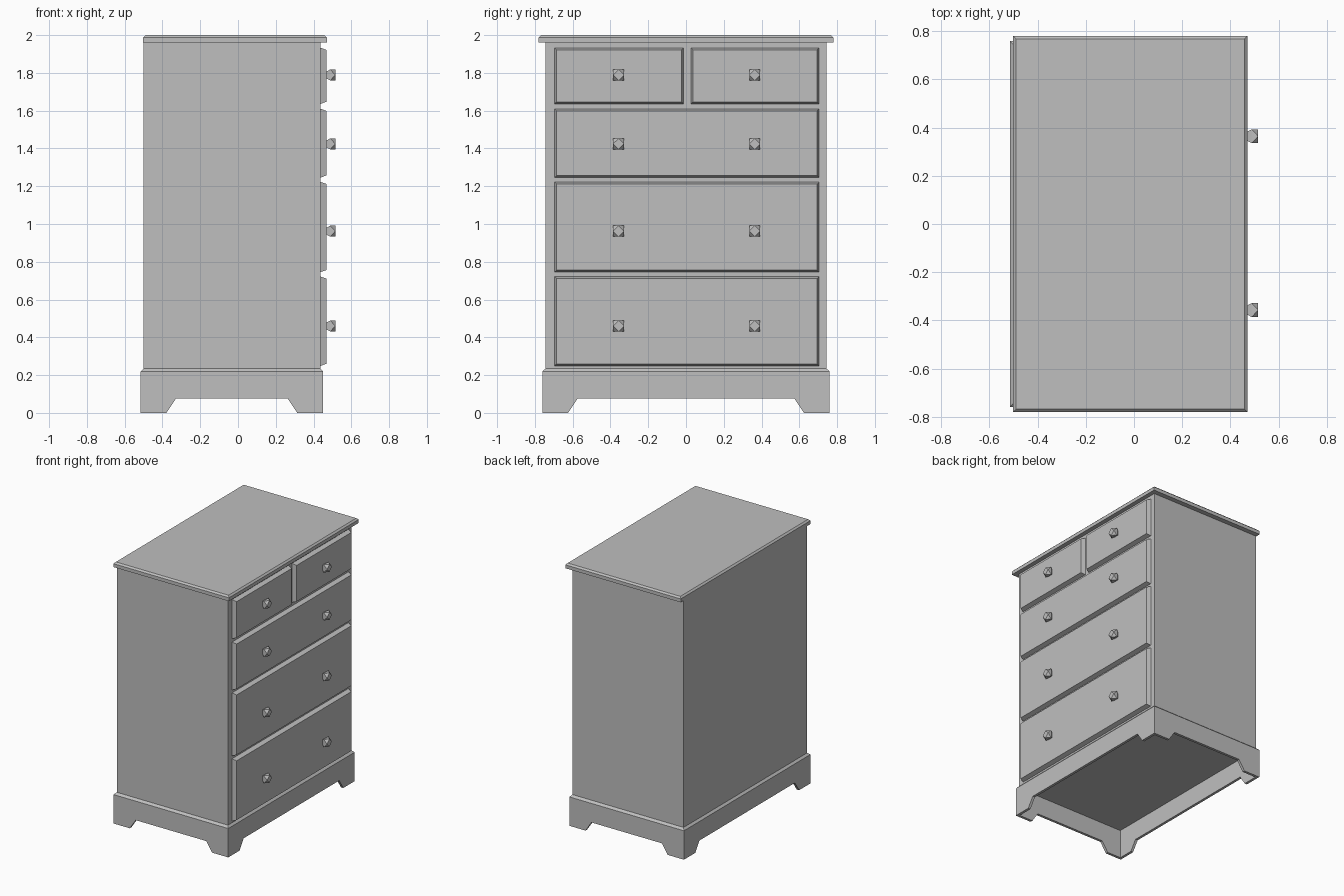
import bpy, bmesh
from mathutils import Matrix, Vector

cube = bpy.data.objects.get("Cube")
if cube:
    bpy.data.objects.remove(cube, do_unlink=True)

paint = bpy.data.materials.new("grey_paint")
paint.use_nodes = True
GREY = (0.52, 0.52, 0.52, 1)
paint.diffuse_color = GREY
paint.node_tree.nodes["Principled BSDF"].inputs["Base Color"].default_value = GREY


def finish(name, bm):
    bmesh.ops.recalc_face_normals(bm, faces=bm.faces)
    mesh = bpy.data.meshes.new(name)
    bm.to_mesh(mesh)
    bm.free()
    mesh.materials.append(paint)
    obj = bpy.data.objects.new(name, mesh)
    bpy.context.collection.objects.link(obj)
    return obj


def loft(name, rings):
    """Closed solid through rings of equally many points."""
    bm = bmesh.new()
    loops = [[bm.verts.new(p) for p in ring] for ring in rings]
    n = len(loops[0])
    for a, b in zip(loops, loops[1:]):
        for i in range(n):
            j = (i + 1) % n
            bm.faces.new((a[i], a[j], b[j], b[i]))
    bm.faces.new(loops[0])
    bm.faces.new(loops[-1])
    return finish(name, bm)


def rect_z(x0, x1, y, z, inset=0.0):
    x0, x1, y = x0 + inset, x1 - inset, y - inset
    return [(x0, -y, z), (x1, -y, z), (x1, y, z), (x0, y, z)]


def rect_x(x, y0, y1, z0, z1, inset=0.0):
    y0, y1, z0, z1 = y0 + inset, y1 - inset, z0 + inset, z1 - inset
    return [(x, y0, z0), (x, y1, z0), (x, y1, z1), (x, y0, z1)]


# Carcass, plinth moulding and top board
BODY = (-0.5, 0.436, 0.743)
BASE = (-0.515, 0.45, 0.76)
TOP = (-0.502, 0.47, 0.78)
loft("carcass", [rect_z(*BODY, 0.235), rect_z(*BODY, 1.962)])
loft("plinth_moulding", [rect_z(*BASE, 0.22), rect_z(*BODY, 0.235)])
loft("top_board", [rect_z(*TOP, 1.962), rect_z(*TOP, 1.988),
                   rect_z(*TOP, 2.0, 0.012)])


# Plinth boards with mitred ends and a cut-out that leaves bracket feet
def plinth_board(name, half, distance, turn):
    thick, foot, slope, arch, top = 0.02, 0.136, 0.05, 0.075, 0.22

    def outline(depth):
        end, heel = half - depth, half - foot
        right = [(heel - slope, arch), (heel, 0), (end, 0), (end, top)]
        points = right + [(-u, z) for u, z in reversed(right)]
        return [(u, depth - distance, z) for u, z in points]

    board = loft(name, [outline(0), outline(thick)])
    centre = Vector(((BASE[0] + BASE[1]) / 2, 0, 0))
    board.data.transform(Matrix.Translation(centre) @ Matrix.Rotation(turn, 4, "Z"))


HALF_X, HALF_Y = (BASE[1] - BASE[0]) / 2, BASE[2]
QUARTER = 1.5707963
for i, side in enumerate(("right_side", "front", "left_side", "back")):
    across = i % 2 == 0
    plinth_board("plinth_" + side, HALF_X if across else HALF_Y,
                 HALF_Y if across else HALF_X, i * QUARTER)


# Drawer fronts with sloped edges
def drawer(name, y0, y1, z0, z1):
    loft(name, [rect_x(0.43, y0, y1, z0, z1), rect_x(0.437, y0, y1, z0, z1),
                rect_x(0.468, y0, y1, z0, z1, 0.011)])


# Faceted knobs: tapered square stem and a diamond face
def knob(name, y, z):
    bm = bmesh.new()
    for x, r in ((0.465, 0.016), (0.488, 0.029)):
        for p in rect_x(x, y - r, y + r, z - r, z + r):
            bm.verts.new(p)
    for dy, dz in ((1, 0), (0, 1), (-1, 0), (0, -1)):
        bm.verts.new((0.515, y + dy * 0.029, z + dz * 0.029))
    bmesh.ops.convex_hull(bm, input=bm.verts)
    finish(name, bm)


LEFT, RIGHT, GAP_LEFT, GAP_RIGHT = -0.696, 0.705, -0.013, 0.026
rows = [("bottom", 0.249, 0.722, 0.46), ("lower", 0.745, 1.223, 0.962),
        ("upper", 1.246, 1.61, 1.424), ("top", 1.636, 1.933, 1.789)]
for row, z0, z1, knob_z in rows:
    if row == "top":
        drawer("top_drawer_a", LEFT, GAP_LEFT, z0, z1)
        drawer("top_drawer_b", GAP_RIGHT, RIGHT, z0, z1)
    else:
        drawer(row + "_drawer", LEFT, RIGHT, z0, z1)
    for tag, y in (("a", -0.357), ("b", 0.364)):
        knob(row + "_knob_" + tag, y, knob_z)
